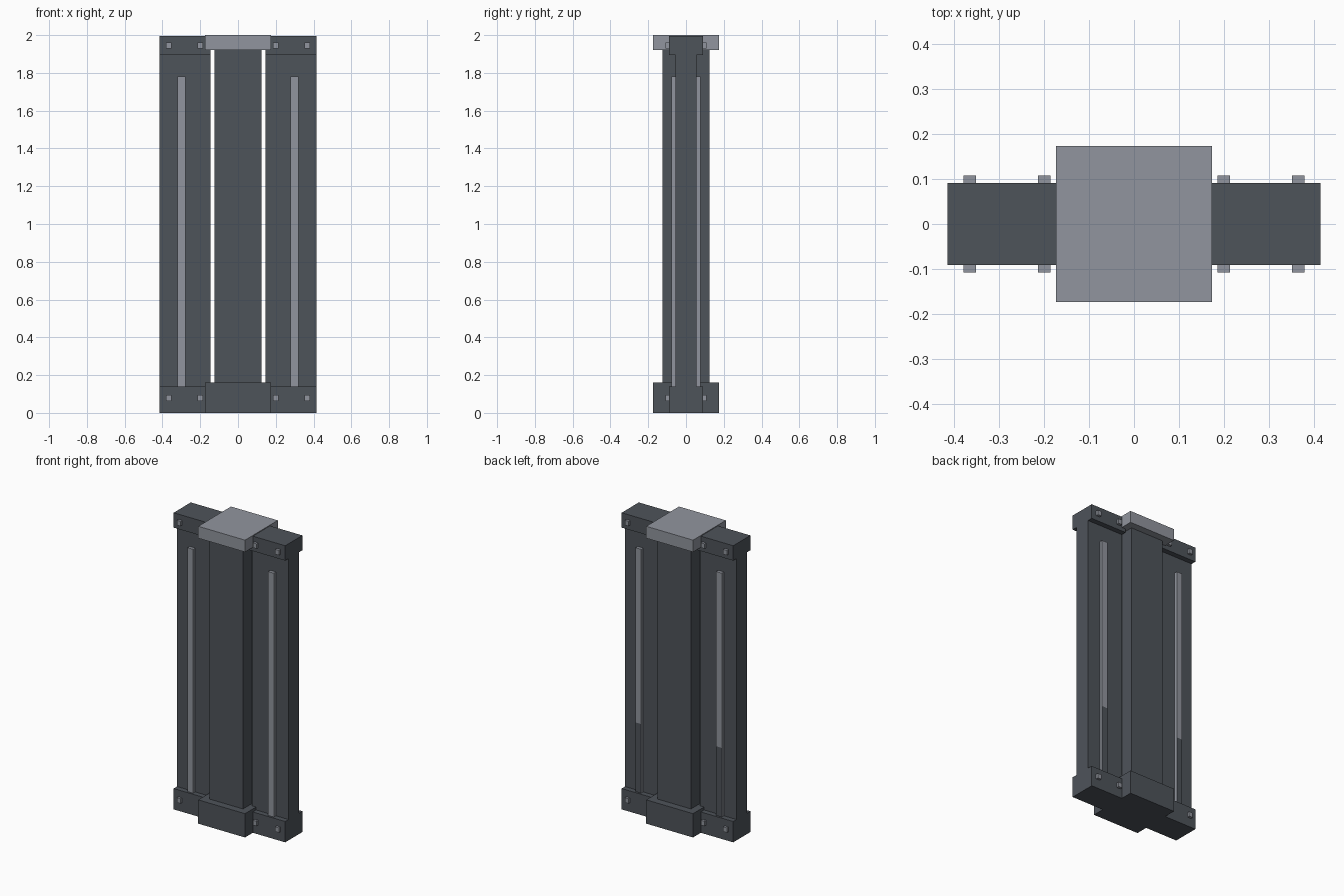
import bpy
import bmesh

if "Cube" in bpy.data.objects:
    bpy.data.objects.remove(bpy.data.objects["Cube"])


def material(name, rgb):
    m = bpy.data.materials.new(name)
    m.diffuse_color = (*rgb, 1.0)
    m.use_nodes = True
    m.node_tree.nodes["Principled BSDF"].inputs["Base Color"].default_value = m.diffuse_color
    return m


DARK = material("dark_steel", (0.076, 0.087, 0.102))
LIGHT = material("light_grey_metal", (0.283, 0.301, 0.342))


def box(name, mat, x, y, z):
    """Box from (min, max) ranges along each axis."""
    bm = bmesh.new()
    bmesh.ops.create_cube(bm, size=1.0)
    for v in bm.verts:
        v.co = [r[0] if c < 0 else r[1] for c, r in zip(v.co, (x, y, z))]
    mesh = bpy.data.meshes.new(name)
    bm.to_mesh(mesh)
    bm.free()
    mesh.materials.append(mat)
    ob = bpy.data.objects.new(name, mesh)
    bpy.context.collection.objects.link(ob)
    return ob


def span(a, b, s):
    """Range mirrored to the side given by the sign s."""
    return tuple(sorted((a * s, b * s)))


# Central post with base and cap
box("post_base", DARK, (-0.174, 0.174), (-0.174, 0.174), (0, 0.16))
box("centre_post", DARK, (-0.125, 0.125), (-0.125, 0.125), (0.16, 1.92))
box("post_cap", LIGHT, (-0.174, 0.174), (-0.174, 0.174), (1.92, 2.0))

for sx, side in ((-1, "left"), (1, "right")):
    # Wing panel with thicker rails at both ends
    wing = span(0.145, 0.415, sx)
    box(f"{side}_panel", DARK, wing, (-0.056, 0.056), (0.14, 1.895))
    box(f"{side}_bottom_rail", DARK, wing, (-0.091, 0.091), (0, 0.14))
    box(f"{side}_top_rail", DARK, wing, (-0.091, 0.091), (1.895, 1.995))

    for sy, face in ((-1, "front"), (1, "back")):
        # Raised light strip
        strip_x = span(0.279, 0.321, sx)
        strip_y = span(0.056, 0.078, sy)
        if sy < 0:
            box(f"{side}_{face}_strip", LIGHT, strip_x, strip_y, (0.14, 1.78))
        else:
            # Back strip has a dark outer face on its lower part
            box(f"{side}_{face}_strip", LIGHT, strip_x, strip_y, (0.605, 1.78))
            low = box(f"{side}_{face}_strip_lower", LIGHT, strip_x, strip_y, (0.14, 0.605))
            low.data.materials.append(DARK)
            for p in low.data.polygons:
                if p.normal.y > 0.5:
                    p.material_index = 1

        # Square bolts on the rails
        for x in (0.2, 0.366):
            for z, end in ((0.078, "bottom"), (1.944, "top")):
                box(f"{side}_{face}_{end}_bolt", LIGHT,
                    span(x - 0.014, x + 0.014, sx), span(0.085, 0.108, sy),
                    (z - 0.016, z + 0.016))
